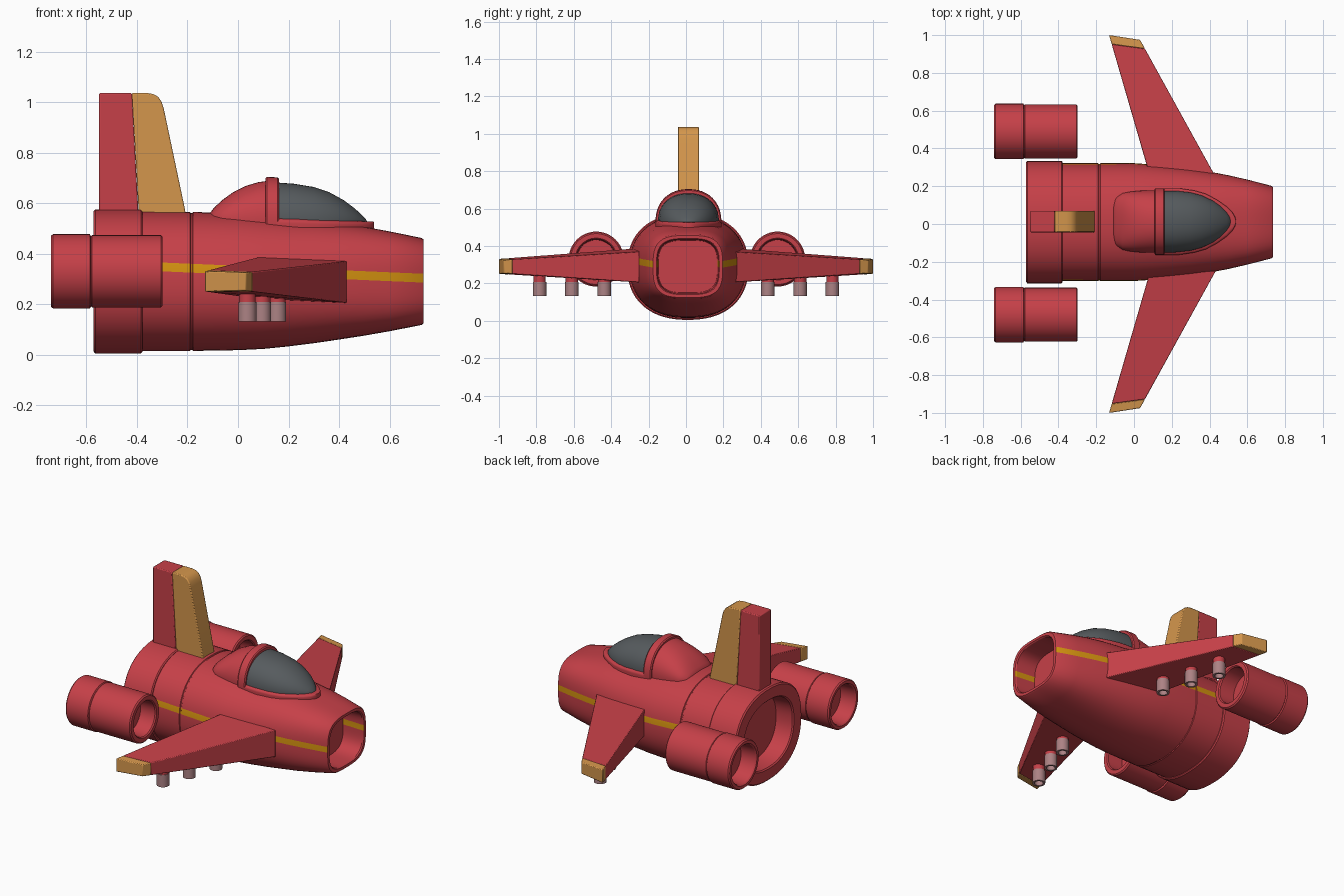
import bpy, bmesh, math
from mathutils import Vector


def mat(name, r, g, b):
    lin = [((v / 255 + 0.055) / 1.055) ** 2.4 for v in (r, g, b)]
    m = bpy.data.materials.new(name)
    m.diffuse_color = (*lin, 1)
    return m


RED = mat("red paint", 198, 64, 72)
TAN = mat("tan panel", 212, 150, 76)
YELLOW = mat("yellow stripe", 212, 146, 16)
GLASS = mat("dark glass", 86, 91, 94)
PINK = mat("pinkish metal", 172, 130, 132)
CY = 0.01  # fuselage centre line


def finish(bm, name, mats, bevel=0):
    bmesh.ops.recalc_face_normals(bm, faces=bm.faces)
    me = bpy.data.meshes.new(name)
    bm.to_mesh(me)
    bm.free()
    for m in mats:
        me.materials.append(m)
    ob = bpy.data.objects.new(name, me)
    bpy.context.collection.objects.link(ob)
    if bevel:
        b = ob.modifiers.new("bevel", 'BEVEL')
        b.width, b.segments = bevel, 2
    bpy.ops.object.select_all(action='DESELECT')
    ob.select_set(True)
    bpy.context.view_layer.objects.active = ob
    bpy.ops.object.shade_smooth_by_angle(angle=math.radians(32))
    return ob


def loft(stations, cy=CY, segs=64):
    """Skin superellipse sections (x, centre z, half width, half height, power) along x."""
    bm = bmesh.new()
    rings = []
    for x, zc, hy, hz, n in stations:
        ring = []
        for i in range(segs):
            a = 2 * math.pi * i / segs
            c, s = math.cos(a), math.sin(a)
            k = (abs(c) ** n + abs(s) ** n) ** (-1 / n)
            ring.append(bm.verts.new((x, cy + hy * c * k, zc + hz * s * k)))
        rings.append(ring)
    for a, b in zip(rings, rings[1:]):
        for i in range(segs):
            j = (i + 1) % segs
            bm.faces.new((a[i], a[j], b[j], b[i]))
    bm.faces.new(rings[0])
    bm.faces.new(rings[-1])
    return bm


# Fuselage with hollow nose; a tilted band is cut in for the stripe
body = loft([
    (-0.40, .291, .312, .276, 2.3), (-0.19, .290, .312, .275, 2.3),
    (-0.187, .290, .308, .271, 2.3), (-0.181, .290, .308, .271, 2.3),
    (-0.178, .290, .312, .275, 2.3), (0.0, .289, .312, .271, 2.3),
    (0.1, .287, .305, .264, 2.35), (0.2, .2865, .295, .2535, 2.4),
    (0.3, .2885, .282, .243, 2.5), (0.4, .291, .267, .231, 2.6),
    (0.5, .291, .248, .2155, 2.8), (0.6, .2905, .225, .1975, 3.0),
    (0.728, .29, .192, .172, 3.3), (0.735, .29, .186, .166, 3.3),
    (0.735, .29, .168, .15, 3.3), (0.728, .29, .163, .145, 3.3),
    (0.60, .29, .158, .14, 3.3)])
up = Vector((0.043, 0, 1))
low, high = Vector((-0.3, 0, 0.33)), Vector((-0.3, 0, 0.365))
for p in (low, high):
    bmesh.ops.bisect_plane(body, geom=body.verts[:] + body.edges[:] + body.faces[:],
                           plane_co=p, plane_no=up)
body.normal_update()
for f in body.faces:
    c = f.calc_center_median()
    if (c - low).dot(up) > 0 > (c - high).dot(up) and abs(f.normal.x) < 0.8:
        f.material_index = 1
finish(body, "fuselage", [RED, YELLOW])

# Tail collar with open exhaust
finish(loft([
    (-0.378, .29, .300, .262, 2.3), (-0.378, .29, .318, .279, 2.3),
    (-0.384, .29, .324, .285, 2.3), (-0.565, .29, .324, .285, 2.3),
    (-0.572, .29, .316, .277, 2.3), (-0.572, .29, .245, .212, 2.3),
    (-0.565, .29, .238, .205, 2.3), (-0.46, .29, .230, .198, 2.3)]),
    "tail_collar", [RED])

# Cockpit: rear fairing, arch, glass and rim
finish(loft([
    (-0.112, .53, .07, .02, 2.6), (-0.108, .53, .10, .035, 2.6),
    (-0.095, .53, .128, .052, 2.5), (-0.06, .53, .150, .084, 2.4),
    (-0.02, .53, .158, .113, 2.3), (0.03, .53, .163, .138, 2.2),
    (0.08, .53, .165, .153, 2.2), (0.13, .53, .165, .16, 2.2)], CY + .003),
    "cockpit_fairing", [RED])
finish(loft([
    (0.108, .53, .155, .15, 2.2), (0.108, .53, .171, .168, 2.2),
    (0.114, .53, .176, .174, 2.2), (0.156, .53, .176, .172, 2.2),
    (0.162, .53, .171, .166, 2.2), (0.162, .53, .155, .14, 2.2)], CY + .003),
    "cockpit_arch", [RED])
finish(loft([
    (0.15, .53, .163, .152, 2.2), (0.22, .53, .163, .147, 2.2),
    (0.30, .53, .154, .134, 2.1), (0.36, .528, .138, .116, 2.1),
    (0.42, .525, .109, .086, 2.1), (0.46, .523, .080, .058, 2.1),
    (0.49, .521, .050, .033, 2.1), (0.507, .52, .025, .015, 2.1),
    (0.512, .52, .008, .005, 2.1)], CY + .003),
    "cockpit_glass", [GLASS])
finish(loft([
    (0.15, .51, .176, .037, 5), (0.24, .509, .176, .034, 5),
    (0.32, .507, .164, .031, 5), (0.38, .506, .147, .029, 5),
    (0.44, .504, .115, .028, 5), (0.49, .502, .080, .027, 5),
    (0.52, .50, .050, .027, 5), (0.535, .50, .026, .027, 5),
    (0.539, .50, .010, .026, 5)], CY + .003),
    "cockpit_rim", [RED])


# Tail fin in two panels, extruded from side profiles
def fin_panel(name, pts, m):
    bm = bmesh.new()
    f = bm.faces.new([bm.verts.new((x, -0.044, z)) for x, z in pts])
    g = bmesh.ops.extrude_face_region(bm, geom=[f])
    bmesh.ops.translate(bm, vec=(0, 0.113, 0),
                        verts=[v for v in g['geom'] if isinstance(v, bmesh.types.BMVert)])
    finish(bm, name, [m], 0.005)


fin_panel("fin_rear", [(-.55, .5), (-.391, .5), (-.42, 1.036), (-.55, 1.036)], RED)
fin_panel("fin_front", [(-.391, .53), (-.202, .53), (-.212, .585), (-.294, .975),
                        (-.302, 1.0), (-.316, 1.021), (-.335, 1.032), (-.36, 1.036),
                        (-.42, 1.036)], TAN)

# Wings: tapered blocks, interpolated between root and tip corners
ROOT = [(.432, .25, .37), (.432, .25, .205), (.085, .25, .22), (.085, .25, .388)]
TIP = [(.032, .975, .325), (.032, .975, .254), (-.132, 1.0, .25), (-.132, 1.0, .331)]


def wing_block(name, side, t0, t1, m):
    bm = bmesh.new()
    ends = []
    for t in (t0, t1):
        pts = [Vector(a).lerp(Vector(b), t) for a, b in zip(ROOT, TIP)]
        ends.append([bm.verts.new((p.x, p.y * side, p.z)) for p in pts])
    a, b = ends
    bm.faces.new(a)
    bm.faces.new(b)
    for i in range(4):
        j = (i + 1) % 4
        bm.faces.new((a[i], a[j], b[j], b[i]))
    finish(bm, name, [m], 0.004)


# Guns: hollow barrels hanging below the wings
def gun(name, x, y, prof, m):
    bm = loft([(z, 0, r, r, 2) for z, r in prof], 0, 24)
    for v in bm.verts:
        v.co = (x + v.co.y, y + v.co.z, v.co.x)
    finish(bm, name, [m])


for side, word in ((1, "left"), (-1, "right")):
    wing_block(word + "_wing", side, 0, 0.935, RED)
    wing_block(word + "_wing_tip", side, 0.935, 1, TAN)
    for k, (x, y) in enumerate(((.155, .437), (.095, .61), (.037, .783))):
        gun(f"{word}_gun_mount_{k + 1}", x, y * side, [(.205, .033), (.27, .033)], RED)
        gun(f"{word}_gun_barrel_{k + 1}", x, y * side,
            [(.208, .036), (.132, .036), (.132, .024), (.17, .024)], PINK)
    # Engine pods, open at both ends with a wall inside
    finish(loft([(x, .33, r, r, 2) for x, r in (
        (-0.40, .102), (-0.305, .106), (-0.298, .112), (-0.298, .136), (-0.305, .143),
        (-0.578, .143), (-0.582, .139), (-0.586, .147), (-0.732, .147), (-0.74, .141),
        (-0.74, .124), (-0.732, .118), (-0.64, .112))], 0.005 + 0.485 * side),
        word + "_engine", [RED])
